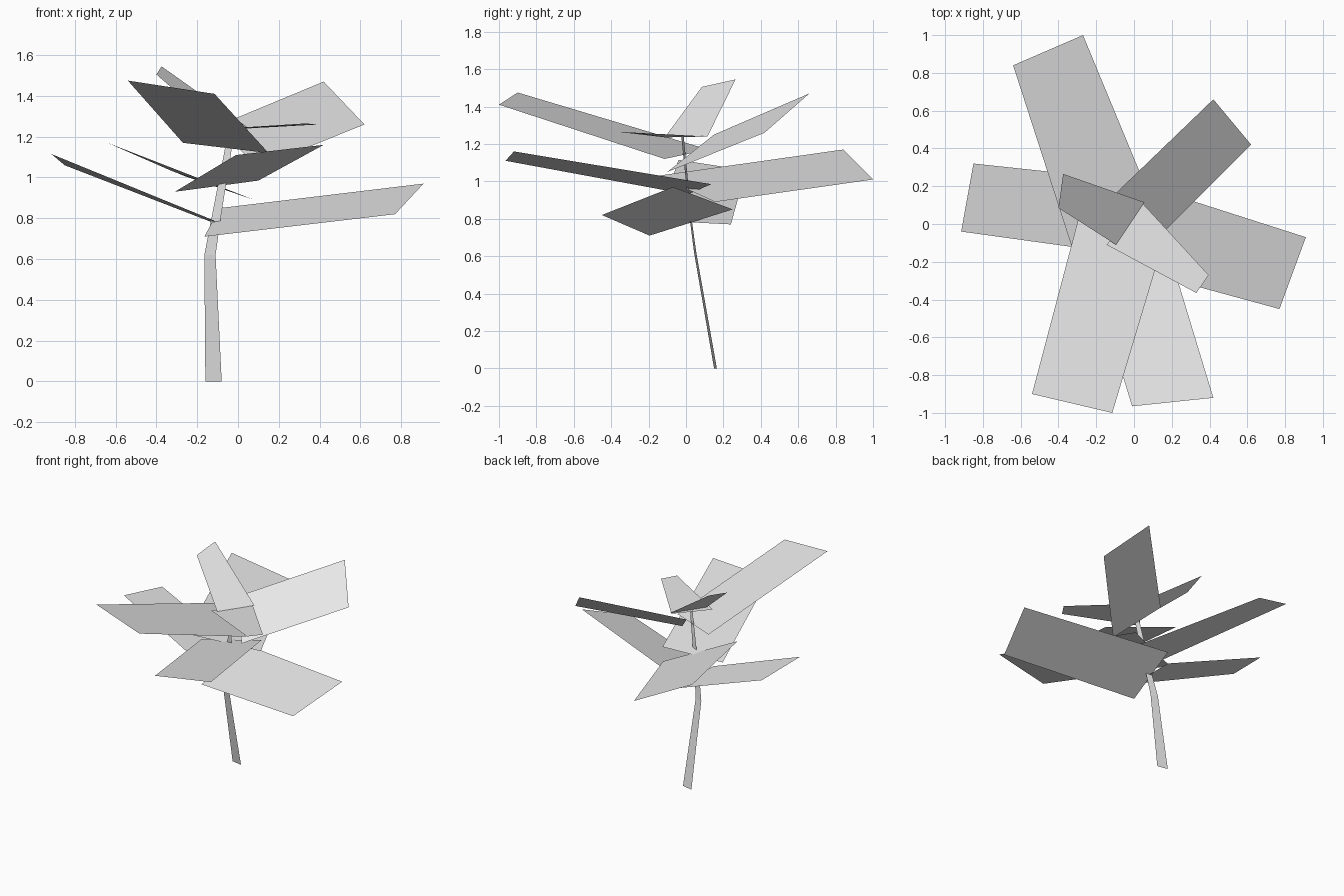
import bpy
import bmesh
from mathutils import Vector

# Remove the default cube only
default_cube = bpy.data.objects.get("Cube")
if default_cube:
    bpy.data.objects.remove(default_cube, do_unlink=True)

# One pale grey for the whole plant
pale_grey = bpy.data.materials.new("pale_grey")
pale_grey.use_nodes = True
grey_value = (0.8, 0.8, 0.8, 1.0)
pale_grey.diffuse_color = grey_value
for node in pale_grey.node_tree.nodes:
    if node.type == "BSDF_PRINCIPLED":
        node.inputs["Base Color"].default_value = grey_value


def make_strip(name, sections):
    """Build a flat ribbon of quads through a list of (left, right) edges."""
    bm = bmesh.new()
    rows = [[bm.verts.new(Vector(point)) for point in pair] for pair in sections]
    for (left_a, right_a), (left_b, right_b) in zip(rows, rows[1:]):
        bm.faces.new((left_a, right_a, right_b, left_b))
    bm.normal_update()
    # Leaf blades face upwards
    if name.startswith("leaf") and sum(face.normal.z for face in bm.faces) < 0:
        bmesh.ops.reverse_faces(bm, faces=bm.faces[:])
    mesh = bpy.data.meshes.new(name)
    bm.to_mesh(mesh)
    bm.free()
    mesh.materials.append(pale_grey)
    obj = bpy.data.objects.new(name, mesh)
    bpy.context.collection.objects.link(obj)
    return obj


# Flat stem, bending forwards and towards the middle as it rises
make_strip("stem", [
    ((-.16, .165, 0), (-.08, .15, 0)),
    ((-.165, .055, .62), (-.11, .043, .62)),
    ((-.13, .03, .8), (-.085, .02, .8)),
    ((-.045, -.012, 1.24), (-.015, -.025, 1.24)),
])

# Lower tier of leaves: base edge first, then tip edge
make_strip("leaf_lower_left", [
    ((-.165, -.195, .71), (-.09, .25, .85)),
    ((.77, -.45, .82), (.91, -.07, .97)),
])
make_strip("leaf_lower_right", [
    ((-.1, .24, .77), (-.12, -.15, .79)),
    ((-.85, .32, 1.06), (-.915, -.04, 1.115)),
])

# Middle tier of leaves
make_strip("leaf_middle_front", [
    ((-.31, .01, .93), (.1, .135, .985)),
    ((-.01, -.965, 1.11), (.42, -.92, 1.16)),
])
make_strip("leaf_middle_back", [
    ((.08, .155, .89), (-.32, -.15, 1.03)),
    ((-.27, 1, 1.01), (-.64, .84, 1.17)),
])

# Upper tier of leaves
make_strip("leaf_upper_front", [
    ((-.27, .12, 1.17), (.15, -.115, 1.12)),
    ((-.54, -.9, 1.475), (-.115, -1, 1.41)),
])
make_strip("leaf_upper_back", [
    ((.1, -.1, 1.05), (-.11, .15, 1.25)),
    ((.62, .42, 1.26), (.42, .66, 1.47)),
])

# Two small leaves at the crown
make_strip("leaf_crown_front", [
    ((-.145, -.11, 1.235), (.04, .115, 1.24)),
    ((.33, -.365, 1.265), (.395, -.27, 1.26)),
])
make_strip("leaf_crown_back", [
    ((.055, .115, 1.24), (-.095, -.11, 1.24)),
    ((-.375, .265, 1.545), (-.4, .085, 1.505)),
])
